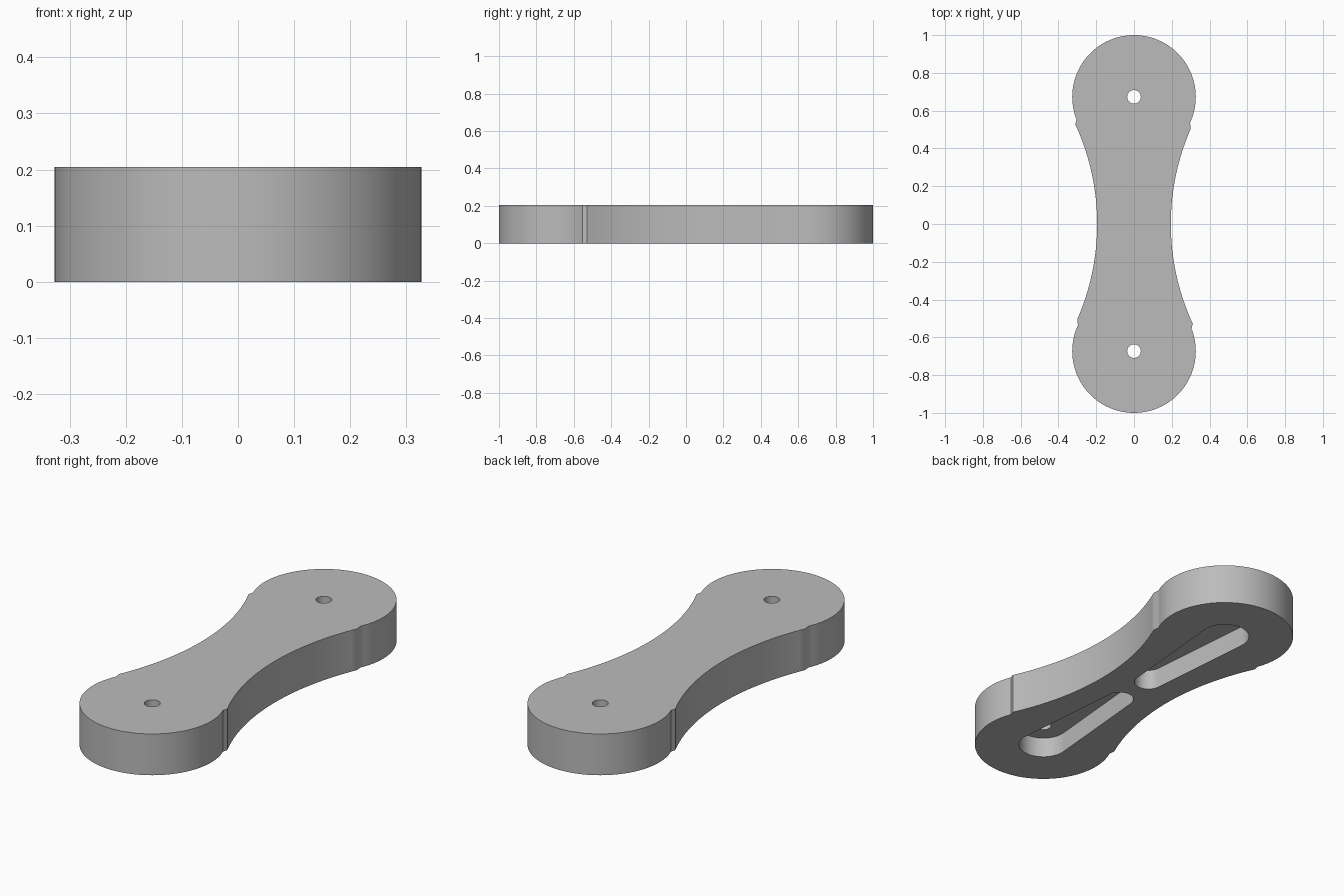
import bpy, bmesh, math

cube = bpy.data.objects.get("Cube")
if cube:
    bpy.data.objects.remove(cube, do_unlink=True)

HEIGHT, POCKET = 0.205, 0.103
END_Y, END_R = 0.673, 0.327          # round ends
WAIST = 0.195                        # half width at the middle
WIDE_R, NARROW_R, NARROW_Y = 0.116, 0.067, 0.108
HOLE_R = 0.036

grey = bpy.data.materials.new("plain_grey")
grey.use_nodes = True
colour = (0.5, 0.5, 0.5, 1)
grey.diffuse_color = colour
grey.node_tree.nodes["Principled BSDF"].inputs["Base Color"].default_value = colour


def arc(cx, cy, r, start, end, steps):
    """Points along an arc, both ends included."""
    angles = [start + (end - start) * i / steps for i in range(steps + 1)]
    return [(cx + r * math.cos(a), cy + r * math.sin(a)) for a in angles]


def prism(name, outline, z0, z1):
    """Extrude a counter-clockwise outline from z0 to z1."""
    bm = bmesh.new()
    face = bm.faces.new([bm.verts.new((x, y, z0)) for x, y in outline])
    moved = bmesh.ops.extrude_face_region(bm, geom=[face], use_keep_orig=True)
    top = [v for v in moved["geom"] if isinstance(v, bmesh.types.BMVert)]
    bmesh.ops.translate(bm, verts=top, vec=(0, 0, z1 - z0))
    bmesh.ops.recalc_face_normals(bm, faces=bm.faces)
    mesh = bpy.data.meshes.new(name)
    bm.to_mesh(mesh)
    bm.free()
    mesh.materials.append(grey)
    obj = bpy.data.objects.new(name, mesh)
    bpy.context.collection.objects.link(obj)
    return obj


def half_turn(points):
    return [(-x, -y) for x, y in points]


# Link body: two round ends joined by tangent concave sides
bulge = END_R - WAIST
side_x = (END_Y ** 2 + WAIST ** 2 - END_R ** 2) / (2 * bulge)
side_r = side_x - WAIST
tilt = math.atan2(END_Y, side_x)
side = arc(side_x, 0, side_r, math.pi + tilt, math.pi - tilt, 40)
end = arc(0, END_Y, END_R, -tilt, math.pi + tilt, 72)
half = side[:-1] + end[:-1]
body = prism("link_body", half + half_turn(half), 0, HEIGHT)

# Tapered pocket outline: wide around the hole, narrow towards the middle
lean = math.asin((WIDE_R - NARROW_R) / (END_Y - NARROW_Y))
slot = (arc(0, END_Y, WIDE_R, -lean, math.pi + lean, 40)
        + arc(0, NARROW_Y, NARROW_R, math.pi + lean, 2 * math.pi - lean, 32))
hole = arc(0, END_Y, HOLE_R, 0, 2 * math.pi, 32)[:-1]

# Cut a pocket from below and a through hole at each end
cutters = []
for label, turn in (("back", lambda p: p), ("front", half_turn)):
    cutters.append(prism(label + "_pocket_cutter", turn(slot), -0.1, POCKET))
    cutters.append(prism(label + "_hole_cutter", turn(hole), -0.2, HEIGHT + 0.1))

bpy.context.view_layer.objects.active = body
for cutter in cutters:
    cutter.hide_render = True
    mod = body.modifiers.new("cut", "BOOLEAN")
    mod.operation = "DIFFERENCE"
    mod.solver = "EXACT"
    mod.object = cutter
    bpy.ops.object.modifier_apply(modifier=mod.name)
    bpy.data.objects.remove(cutter, do_unlink=True)

bpy.ops.object.select_all(action="DESELECT")
body.select_set(True)
bpy.ops.object.shade_smooth_by_angle(angle=math.radians(30))
